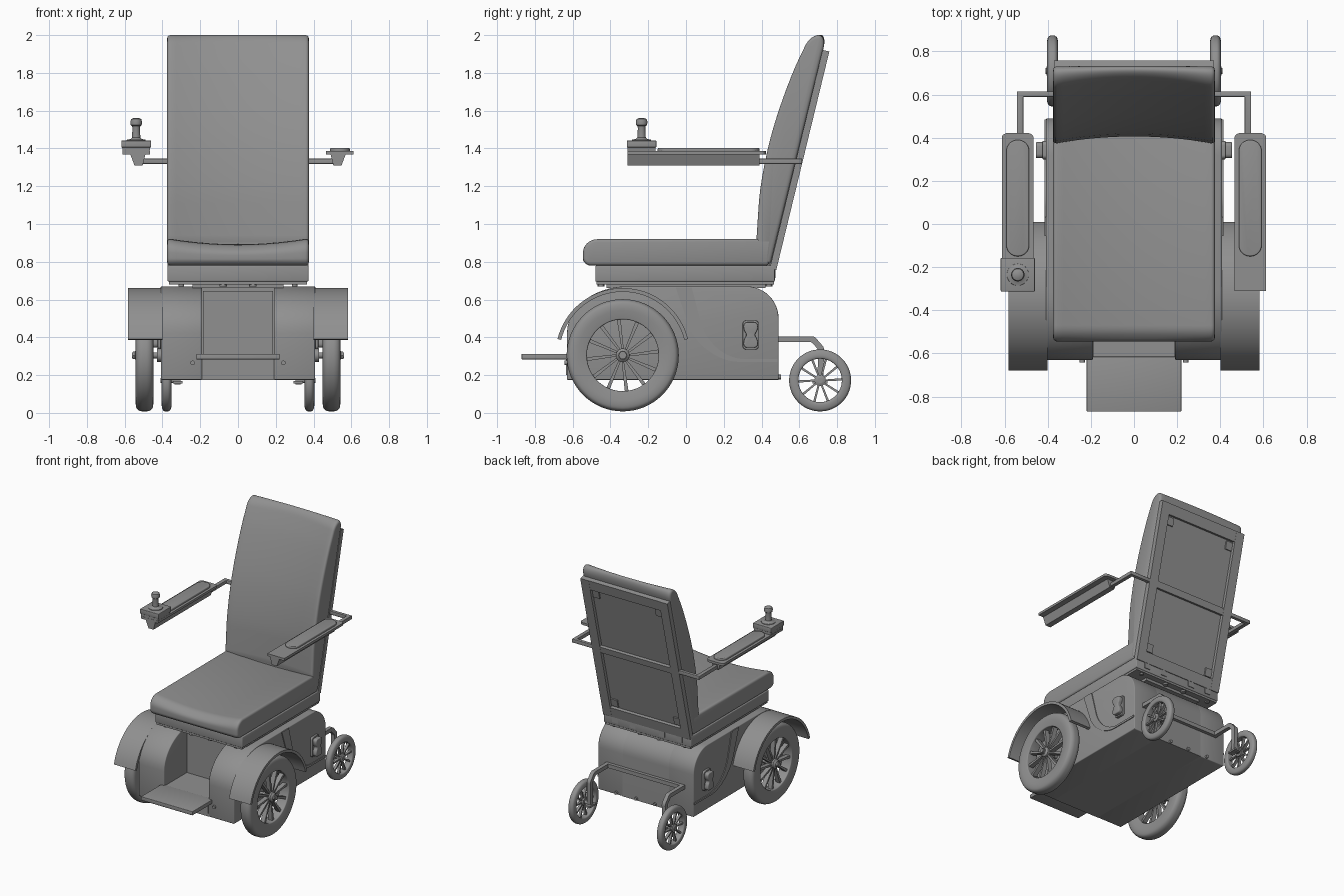
import bpy, bmesh
from math import sin, cos, pi, radians
from mathutils import Vector

if "Cube" in bpy.data.objects:
    bpy.data.objects.remove(bpy.data.objects["Cube"])

PLACE = {'x': lambda u, v, t: (t, u, v), 'y': lambda u, v, t: (u, t, v), 'z': lambda u, v, t: (u, v, t)}
GREY = bpy.data.materials.new("dark_grey")
GREY.diffuse_color = (.28, .28, .28, 1)
GREY.use_nodes = True
GREY.node_tree.nodes["Principled BSDF"].inputs["Base Color"].default_value = GREY.diffuse_color


def finish(name, bm, mirror=False):
    bmesh.ops.remove_doubles(bm, verts=bm.verts, dist=1e-5)
    bmesh.ops.recalc_face_normals(bm, faces=bm.faces)
    me = bpy.data.meshes.new(name)
    bm.to_mesh(me)
    bm.free()
    me.materials.append(GREY)
    ob = bpy.data.objects.new(name, me)
    bpy.context.collection.objects.link(ob)
    if mirror:
        ob.modifiers.new("Mirror", 'MIRROR')
    return ob


def rounded(pts, n=8):
    """Polygon of (u, v, r): each corner with r is replaced by a smooth curve."""
    out = []
    for i, (u, v, r) in enumerate(pts):
        p = Vector((u, v))
        if r == 0:
            out.append(p)
            continue
        a, b = Vector(pts[i - 1][:2]) - p, Vector(pts[(i + 1) % len(pts)][:2]) - p
        a, b = (p + d.normalized() * min(r, d.length * 0.5) for d in (a, b))
        ca, cb = a.lerp(p, 0.55), b.lerp(p, 0.55)
        for k in range(n + 1):
            s = k / n
            out.append(a * (1-s)**3 + ca * 3*s*(1-s)**2 + cb * 3*s*s*(1-s) + b * s**3)
    clean = [p for i, p in enumerate(out) if (p - out[i - 1]).length > 1e-4]
    return clean


def add_prism(bm, pts, axis, lo, hi, segs=1):
    rings = [[bm.verts.new(PLACE[axis](p[0], p[1], lo + (hi - lo) * k / segs)) for p in pts]
             for k in range(segs + 1)]
    for r0, r1 in zip(rings, rings[1:]):
        for i in range(len(pts)):
            bm.faces.new((r0[i - 1], r0[i], r1[i], r1[i - 1]))
    bm.faces.new(rings[0])
    bm.faces.new(rings[-1])


def prism(name, pts, axis, lo, hi, mirror=False, bevel=0, segs=1, warp=None):
    bm = bmesh.new()
    add_prism(bm, pts, axis, lo, hi, segs)
    if warp:
        for v in bm.verts:
            warp(v.co)
    bmesh.ops.recalc_face_normals(bm, faces=bm.faces)
    if bevel:
        edges = [e for e in bm.edges if e.calc_face_angle(0) > 0.7]
        bmesh.ops.bevel(bm, geom=edges, offset=bevel, segments=3, profile=0.5, affect='EDGES')
    return finish(name, bm, mirror)


def box(name, x, y, z, mirror=False, bevel=0):
    return prism(name, [(x[0], y[0]), (x[1], y[0]), (x[1], y[1]), (x[0], y[1])], 'z', *z, mirror, bevel)


def lathe(name, prof, axis, c, mirror=False, n=48):
    """Closed profile of (radius, position along axis) turned around centre c."""
    bm = bmesh.new()
    rings = [[bm.verts.new(PLACE[axis](c[0] + r * cos(2*pi*k/n), c[1] + r * sin(2*pi*k/n), t))
              for r, t in prof] for k in range(n)]
    for k in range(n):
        for i in range(len(prof)):
            bm.faces.new((rings[k-1][i-1], rings[k-1][i], rings[k][i], rings[k][i-1]))
    return finish(name, bm, mirror)


def rod(name, axis, c, r, lo, hi, mirror=False, n=20):
    return lathe(name, [(0, lo), (r, lo), (r, hi), (0, hi)], axis, c, mirror, n)


def wheel(name, c, x0, x1, R, rim, hub, spokes, lean):
    w, m = x1 - x0, (x0 + x1) / 2
    tyre = rounded([(rim, x0 + w*.1, .006), (R - .03, x0, .03), (R, x0 + w*.18, w*.22),
                    (R, x1 - w*.18, w*.22), (R - .03, x1, .03), (rim, x1 - w*.1, .006)], 5)
    lathe(name + "_tyre", tyre, 'x', c, True, 64)
    lathe(name + "_hub", [(0, x0 + w*.2), (hub, x0 + w*.2), (hub, x1 - w*.12),
                          (hub*.6, x1), (0, x1)], 'x', c, True, 24)
    bm = bmesh.new()
    for k in range(spokes):
        a = 2 * pi * k / spokes
        quad = [(hub*.8, a - .2), (rim + .01, a + lean), (rim + .01, a + lean + .1), (hub*.8, a + .2)]
        add_prism(bm, [(c[0] + r*cos(t), c[1] + r*sin(t)) for r, t in quad], 'x', m - w*.1, m + w*.25)
    finish(name + "_spokes", bm, True)


# chassis: rounded side housings and a notched centre
prism("side_housing", rounded([(-.63, .175, 0), (-.63, .67, .32), (.49, .67, .17), (.49, .175, 0)], 12),
      'x', .19, .408, True, .006)
prism("centre_housing", rounded([(-.628, .175, 0), (-.628, .285, 0), (-.34, .285, 0), (-.34, .667, 0),
                                 (.49, .67, .17), (.49, .175, 0)], 12), 'x', -.197, .197)
prism("side_trim", rounded([(-.055, .665, 0), (.03, .665, 0), (.13, .285, .25), (.485, .285, 0),
                            (.485, .27, 0), (.08, .27, .3)], 12), 'x', .40, .414, True)
box("recess_panel", (-.185, .185), (-.355, -.335), (.31, .645))
box("lower_front_panel", (-.19, .19), (-.635, -.62), (.2, .285))
box("footplate", (-.22, .22), (-.87, -.615), (.283, .313), bevel=.004)
box("footplate_inner", (-.188, .188), (-.62, -.335), (.283, .31))
rod("front_bolt", 'y', (.24, .265), .012, -.642, -.62, True)
for x in (.08, .25):
    rod("rear_bolt", 'y', (x, .19), .012, .48, .503, True)

# side latch with a pinched grip
prism("latch_plate", rounded([(.3, .335, .02), (.385, .335, .02), (.385, .49, .02), (.3, .49, .02)]),
      'x', .40, .425, True, .004)
prism("latch_grip", rounded([(.305, .345, .02), (.38, .345, .02), (.38, .39, .02), (.36, .413, .02), (.38, .436, .02),
                             (.38, .48, .02), (.305, .48, .02), (.305, .436, .02), (.325, .413, .02),
                             (.305, .39, .02)], 5), 'x', .42, .455, True, .006)

# drive wheels, axles and fenders
F = (-.335, .305)
wheel("drive_wheel", F, .445, .545, .297, .19, .036, 12, .06)
rod("drive_axle", 'x', F, .016, .39, .562, True)
rod("axle_collar", 'x', F, .035, .40, .428, True)
rod("axle_nut", 'x', F, .022, .535, .556, True, 6)
arc = [radians(14 + 152 * k / 32) for k in range(33)]
prism("fender", [(F[0] + .356*cos(a), F[1] + .356*sin(a)) for a in arc] +
      [(F[0] + .336*cos(a), F[1] + .336*sin(a)) for a in reversed(arc)], 'x', .40, .583, True)

# rear casters and their frame
C = (.71, .172)
wheel("caster", C, .35, .406, .164, .115, .03, 10, 0)
rod("caster_axle", 'x', C, .014, .305, .41, True)
prism("caster_arm", rounded([(.48, .375, 0), (.665, .375, .01), (.7, .335, .01), (.695, .15, 0), (.725, .15, 0),
                             (.732, .345, .012), (.68, .405, .012), (.48, .405, 0)], 4), 'x', .305, .335, True)
box("caster_foot", (.295, .345), (.67, .75), (.155, .168), True)
box("caster_crossbar", (-.335, .335), (.485, .515), (.375, .405))

# seat base
box("seat_base", (-.373, .373), (-.48, .47), (.695, .78), bevel=.006)
box("seat_base_lip", (-.365, .365), (-.475, .465), (.68, .7))
box("seat_mount_plate", (-.24, .24), (-.42, .42), (.66, .685))
for y in (-.45, .44):
    rod("seat_bolt", 'z', (.08, y), .018, .668, .69, True)
    rod("seat_bolt_outer", 'z', (.3, y), .015, .67, .69, True)


# cushions, both hollowed across the middle
def dish_seat(p):
    p.z -= .032 * (1 - (p.x / .375)**2) * max(0, min(1, (p.z - .80) / .1))


def dish_back(p):
    back_y = .445 + (p.z - .79) * .248
    p.y += .035 * (1 - (p.x / .375)**2) * max(0, min(1, (back_y - p.y) / .1))


prism("seat_cushion", rounded([(-.545, .78, .04), (-.545, .922, .075), (.46, .925, 0), (.44, .78, 0)]),
      'x', -.375, .375, bevel=.018, segs=16, warp=dish_seat)
prism("back_cushion", rounded([(.448, .79, .01), (.745, 2.0, .07), (.655, 2.0, .06), (.53, 1.74, .2),
                               (.395, 1.3, .25), (.37, .92, .02), (.395, .79, .02)], 10),
      'x', -.375, .375, bevel=.018, segs=16, warp=dish_back)


# backrest frame, laid out along the tilted back
def slab(name, t0, t1, d0, d1, x0, x1, mirror=False):
    o, u, n = Vector((.443, .765)), Vector((.236, .972)), Vector((.972, -.236))
    prism(name, [o + u*t + n*d for t, d in ((t0, d0), (t1, d0), (t1, d1), (t0, d1))], 'x', x0, x1, mirror)


slab("back_panel", .01, 1.18, -.005, .012, -.36, .36)
slab("back_side_rail", 0, 1.19, 0, .036, .3, .372, True)
for t in (0, .56, 1.11):
    slab("back_cross_rail", t, t + (.05 if t == .56 else .08), 0, .035, -.31, .31)
for t in (.09, 1.04):
    slab("back_corner_plate", t, t + .06, .01, .022, .24, .295, True)
for x in (.1, .25):
    box("back_hinge", (x, x + .05), (.42, .475), (.715, .79), True)

# armrests
prism("arm_bar", [(.36, .59), (.513, .59), (.513, .38), (.543, .38), (.543, .615), (.36, .615)],
      'z', 1.318, 1.346, True, .003)
prism("arm_tray", [(.505, 1.31), (.548, 1.31), (.57, 1.368), (.612, 1.368), (.612, 1.386), (.467, 1.386),
                   (.467, 1.368), (.49, 1.368)], 'y', -.31, .39, True)
prism("arm_tray_end", rounded([(.467, .385, 0), (.612, .385, 0), (.612, .423, .035), (.467, .423, .035)]),
      'z', 1.368, 1.386, True)
prism("arm_pad", rounded([(.486, -.15, .052), (.592, -.15, .052), (.592, .39, .052), (.486, .39, .052)]),
      'z', 1.38, 1.402, True, .006)

# joystick control
box("control_lid", (-.618, -.46), (-.313, -.157), (1.405, 1.442), bevel=.004)
prism("control_box", [(-.608, 1.37), (-.47, 1.37), (-.464, 1.41), (-.614, 1.41)], 'y', -.309, -.161)
lathe("joystick", [(0, 1.435), (.052, 1.435), (.05, 1.446), (.03, 1.45), (.022, 1.458), (.02, 1.51), (.022, 1.518),
                   (.029, 1.524), (.031, 1.54), (.027, 1.555), (.014, 1.561), (0, 1.562)],
      'z', (-.539, -.235), n=32)

# smooth shading with crisp edges
for ob in bpy.context.scene.objects:
    ob.select_set(True)
bpy.context.view_layer.objects.active = bpy.context.scene.objects[0]
bpy.ops.object.shade_smooth_by_angle(angle=radians(35))
